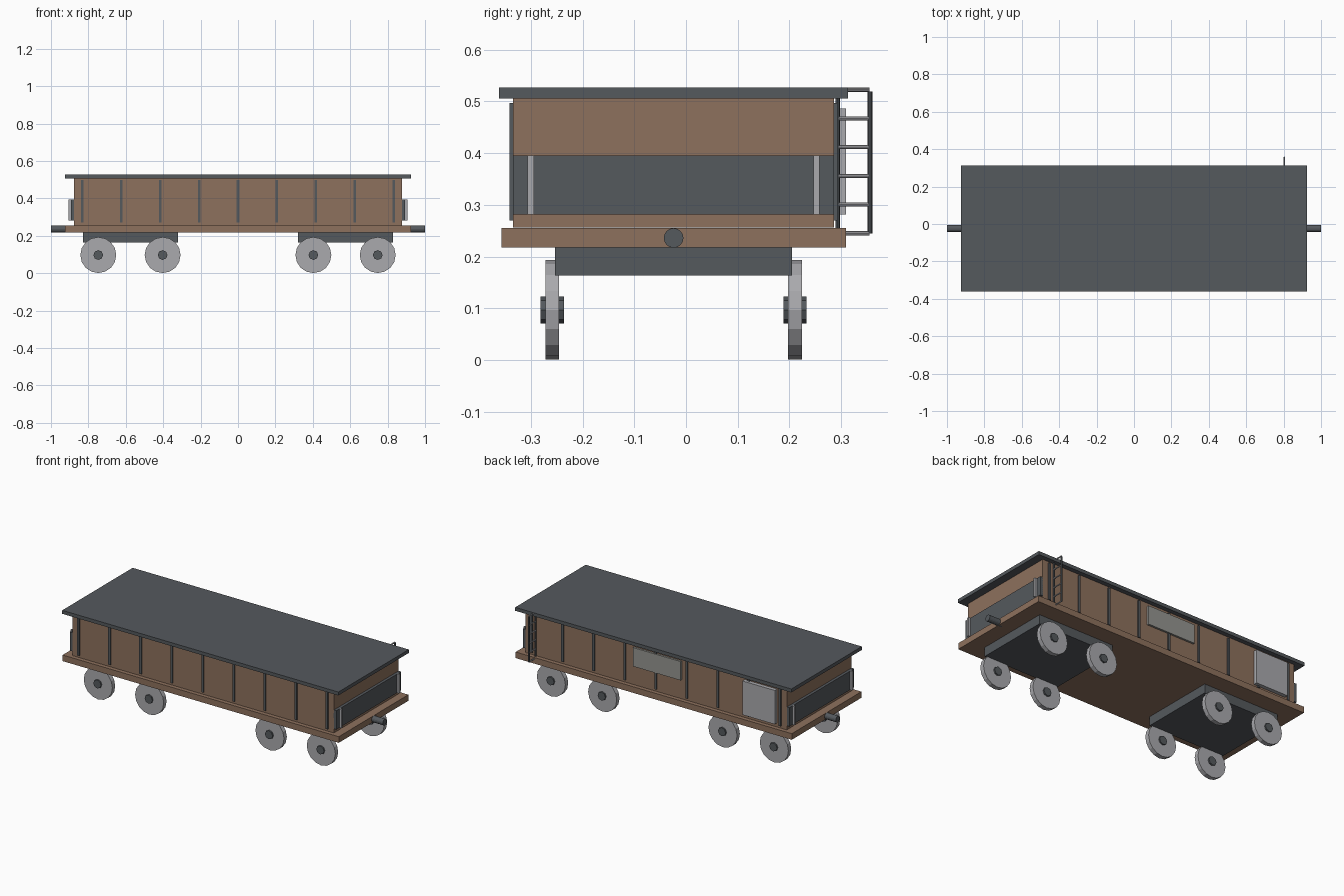
import bpy
from math import pi

if "Cube" in bpy.data.objects:
    bpy.data.objects.remove(bpy.data.objects["Cube"])

CY = -0.024  # centre line of the wagon; the ladder sticks out on +y


def material(name, r, g, b):
    m = bpy.data.materials.new(name)
    m.diffuse_color = (r, g, b, 1)
    m.use_nodes = True
    m.node_tree.nodes["Principled BSDF"].inputs["Base Color"].default_value = m.diffuse_color
    return m


BROWN = material("brown_wood", 0.27, 0.165, 0.11)
DARK = material("dark_metal", 0.09, 0.10, 0.11)
LIGHT = material("light_metal", 0.40, 0.40, 0.42)
GREY = material("panel_grey", 0.30, 0.30, 0.28)


def finish(ob, name, mat):
    ob.name = name
    ob.data.materials.append(mat)
    return ob


def box(name, x, y, z, mat):
    """Box from (min, max) pairs."""
    bpy.ops.mesh.primitive_cube_add(size=1, location=[sum(r) / 2 for r in (x, y, z)])
    ob = bpy.context.object
    ob.scale = [r[1] - r[0] for r in (x, y, z)]
    bpy.ops.object.transform_apply(location=False, rotation=False, scale=True)
    return finish(ob, name, mat)


def rod(name, centre, radius, length, axis, mat, sides=16):
    rot = {"x": (0, pi / 2, 0), "y": (pi / 2, 0, 0), "z": (0, 0, 0)}[axis]
    bpy.ops.mesh.primitive_cylinder_add(vertices=sides, radius=radius, depth=length,
                                        location=centre, rotation=rot)
    return finish(bpy.context.object, name, mat)


# Deck, body and roof
box("deck", (-0.925, 0.925), (-0.357, 0.309), (0.218, 0.255), BROWN)
box("body", (-0.876, 0.876), (-0.334, 0.286), (0.256, 0.507), BROWN)
box("roof", (-0.925, 0.925), (-0.361, 0.313), (0.506, 0.527), DARK)

# Vertical ribs on both long sides
for i in range(9):
    x = -0.832 + i * 0.208
    for side, y in (("front", (-0.341, -0.333)), ("back", (0.285, 0.293))):
        box(f"{side}_rib_{i + 1}", (x - 0.007, x + 0.007), y, (0.27, 0.497), DARK)

# Sliding door and upper hatch panel on the back side
box("side_door", (-0.811, -0.595), (0.285, 0.309), (0.281, 0.486), LIGHT)
box("side_hatch", (-0.172, 0.148), (0.285, 0.298), (0.372, 0.486), GREY)

# End panels with posts, and couplers
for s, end in ((-1, "left"), (1, "right")):
    box(f"{end}_end_panel", sorted((s * 0.875, s * 0.893)), (-0.334, 0.286), (0.281, 0.395), DARK)
    for k, y in enumerate((CY - 0.276, CY + 0.276)):
        box(f"{end}_end_post_{k + 1}", sorted((s * 0.892, s * 0.907)),
            (y - 0.006, y + 0.006), (0.281, 0.395), LIGHT)
    rod(f"{end}_coupler", (s * 0.95, CY, 0.236), 0.019, 0.10, "x", DARK)

    # Bogie frame with four wheels and hubs
    bx = s * 0.575
    box(f"{end}_bogie", (bx - 0.254, bx + 0.254), (CY - 0.229, CY + 0.229), (0.163, 0.219), DARK)
    for dx in (-0.172, 0.172):
        for dy in (-0.2345, 0.2345):
            centre = (bx + dx, CY + dy, 0.097)
            rod(f"{end}_wheel", centre, 0.096, 0.027, "y", LIGHT)
            rod(f"{end}_wheel_hub", centre, 0.026, 0.045, "y", DARK, 8)

# Ladder set edge-on to the back side
for name, y in (("inner", 0.293), ("outer", 0.3555)):
    rod(f"ladder_{name}_rail", (0.803, y, 0.382), 0.0045, 0.275, "z", DARK, 8)
for i in range(6):
    rod(f"ladder_rung_{i + 1}", (0.803, 0.324, 0.245 + i * 0.0555), 0.004, 0.062, "y", LIGHT, 8)
